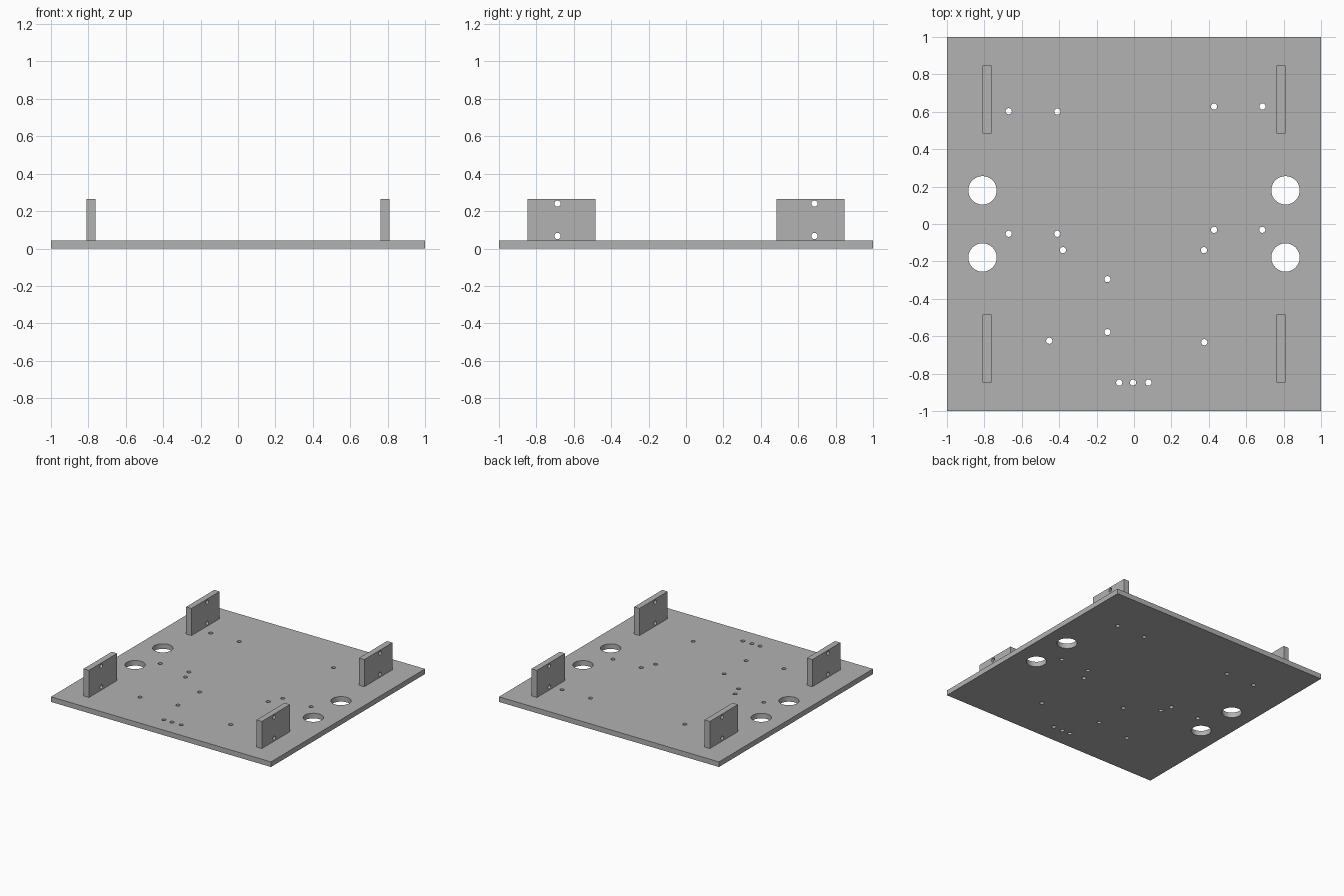
import bpy
import bmesh
from math import radians
from mathutils import Matrix, Vector

default_cube = bpy.data.objects.get("Cube")
if default_cube:
    bpy.data.objects.remove(default_cube, do_unlink=True)

grey = bpy.data.materials.new("plain grey")
grey.use_nodes = True
colour = (0.445, 0.445, 0.445, 1)
grey.diffuse_color = colour
grey.node_tree.nodes["Principled BSDF"].inputs["Base Color"].default_value = colour

BASE = 0.042      # base plate thickness
TOP = 0.265       # top of the brackets
SCREW = 0.0165    # screw hole radius
PORT = 0.076      # cable port radius


def make_object(name, bm):
    mesh = bpy.data.meshes.new(name)
    bm.to_mesh(mesh)
    bm.free()
    mesh.materials.append(grey)
    obj = bpy.data.objects.new(name, mesh)
    bpy.context.collection.objects.link(obj)
    return obj


def box(name, low, high):
    low, high = Vector(low), Vector(high)
    bm = bmesh.new()
    matrix = Matrix.Translation((low + high) / 2) @ Matrix.Diagonal((high - low).to_4d())
    bmesh.ops.create_cube(bm, size=1, matrix=matrix)
    return make_object(name, bm)


def drill(obj, holes, axis):
    """Cut round holes, given as (centre, radius), along the x or z axis."""
    turn = Matrix.Rotation(radians(90), 4, "Y") if axis == "X" else Matrix()
    bm = bmesh.new()
    for centre, radius in holes:
        bmesh.ops.create_cone(bm, cap_ends=True, segments=32, radius1=radius,
                              radius2=radius, depth=0.2,
                              matrix=Matrix.Translation(centre) @ turn)
    cutter = make_object("hole_cutter", bm)
    cutter.hide_render = True
    cut = obj.modifiers.new("holes", "BOOLEAN")
    cut.operation = "DIFFERENCE"
    cut.solver = "EXACT"
    cut.object = cutter
    bpy.ops.object.select_all(action="DESELECT")
    obj.select_set(True)
    bpy.context.view_layer.objects.active = obj
    bpy.ops.object.modifier_apply(modifier=cut.name)
    bpy.data.objects.remove(cutter, do_unlink=True)
    bpy.ops.object.shade_smooth_by_angle(angle=radians(30))


# Base plate with screw holes and four cable ports
screws = [
    (-0.67, 0.603), (-0.41, 0.601), (0.428, 0.628), (0.687, 0.628),
    (-0.67, -0.052), (-0.41, -0.052), (0.428, -0.031), (0.686, -0.031),
    (-0.38, -0.14), (0.374, -0.14), (-0.142, -0.295), (-0.142, -0.578),
    (-0.453, -0.624), (0.376, -0.632),
    (-0.079, -0.848), (-0.005, -0.848), (0.077, -0.848),
]
base_holes = [((x, y, 0), SCREW) for x, y in screws]
base_holes += [((x, y, 0), PORT) for x in (-0.81, 0.81) for y in (-0.179, 0.18)]
base_plate = box("base_plate", (-1, -1, 0), (1, 1, BASE))
drill(base_plate, base_holes, "Z")

# Four upright brackets, each with two screw holes
for side, sx in (("left", 1), ("right", -1)):
    for end, sy in (("front", -1), ("back", 1)):
        xs = sorted((sx * 0.761, sx * 0.81))
        ys = sorted((sy * 0.483, sy * 0.848))
        bracket = box(f"{end}_{side}_bracket", (xs[0], ys[0], BASE), (xs[1], ys[1], TOP))
        drill(bracket, [((sx * 0.785, sy * 0.687, z), SCREW) for z in (0.067, 0.24)], "X")
